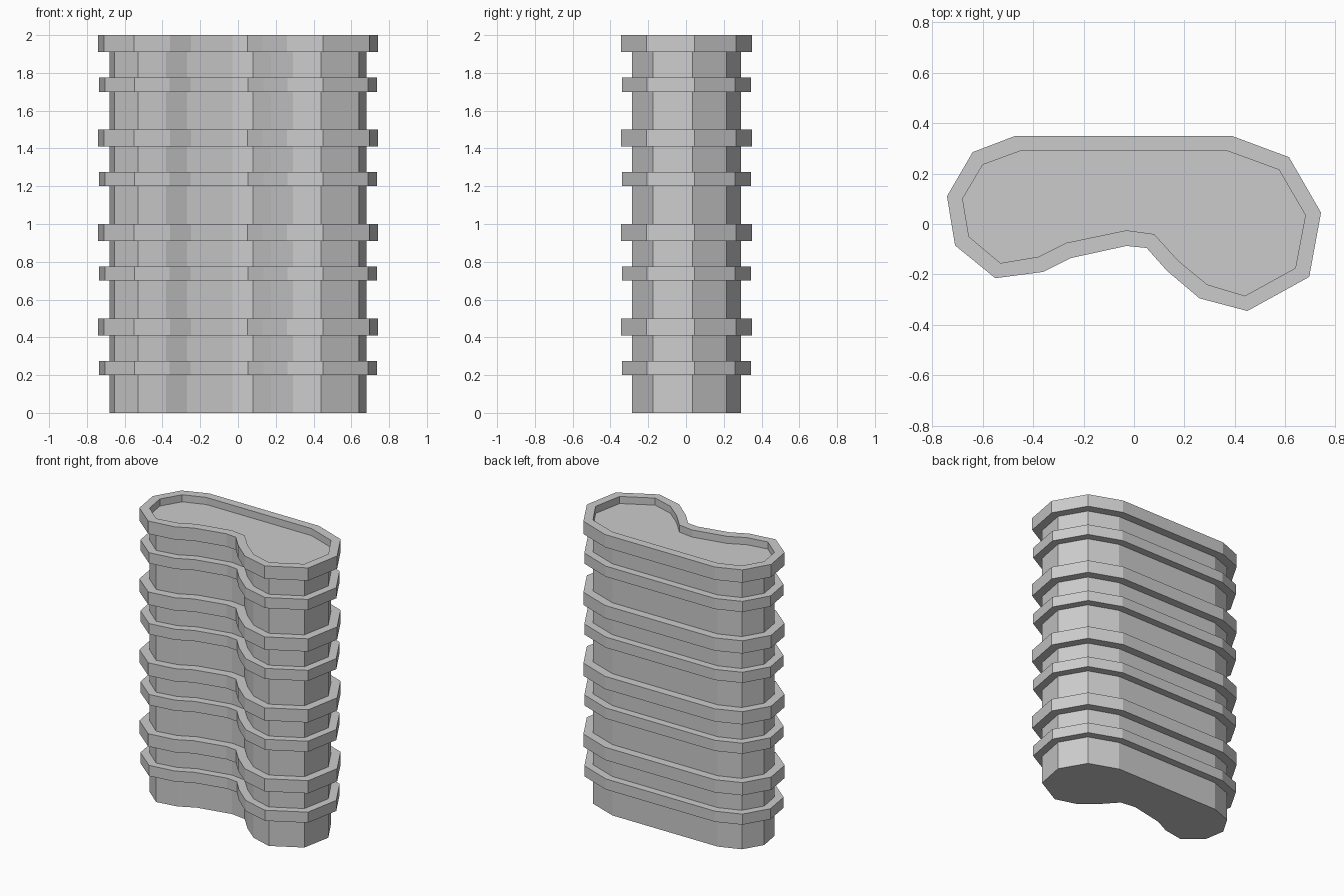
import bpy
import bmesh

if "Cube" in bpy.data.objects:
    bpy.data.objects.remove(bpy.data.objects["Cube"])

# Kidney-shaped outlines: the wall of the core and the edge of the bands
CORE = [(-.45, .29), (-.60, .235), (-.68, .10), (-.655, -.05), (-.53, -.155), (-.38, -.13),
        (-.27, -.075), (-.03, -.025), (.08, -.04), (.175, -.145), (.29, -.24), (.44, -.285),
        (.64, -.175), (.68, .035), (.575, .215), (.37, .29)]
EDGE = [(-.47, .35), (-.64, .285), (-.742, .11), (-.71, -.085), (-.55, -.215), (-.36, -.19),
        (-.25, -.135), (-.03, -.087), (.05, -.095), (.13, -.185), (.26, -.295), (.45, -.345),
        (.695, -.21), (.742, .045), (.615, .265), (.387, .35)]

FLOOR_Z = 1.95

grey = bpy.data.materials.new("stone grey")
grey.use_nodes = True
color = (0.6, 0.6, 0.6, 1)
grey.diffuse_color = color
grey.node_tree.nodes["Principled BSDF"].inputs["Base Color"].default_value = color


def loft(name, levels, caps=False):
    """Join a stack of (spread, z) outlines; spread 0 is the core, 1 the full edge."""
    bm = bmesh.new()
    rings = []
    for spread, z in levels:
        rings.append([bm.verts.new((a + (c - a) * spread, b + (d - b) * spread, z))
                      for (a, b), (c, d) in zip(CORE, EDGE)])
    n = len(CORE)
    for low, high in zip(rings, rings[1:]):
        for i in range(n):
            j = (i + 1) % n
            bm.faces.new((low[i], low[j], high[j], high[i]))
    if caps:
        bm.faces.new(rings[0][::-1])
        bm.faces.new(rings[-1])
    mesh = bpy.data.meshes.new(name)
    bm.to_mesh(mesh)
    bm.free()
    mesh.materials.append(grey)
    obj = bpy.data.objects.new(name, mesh)
    bpy.context.collection.objects.link(obj)


# Solid core, ending at the sunken roof floor
loft("core", [(0, 0), (0, FLOOR_Z)], caps=True)

# Four storeys, each with a thin ledge and a thick ledge; the last one is the roof rim
for storey in range(4):
    base = storey * 0.5
    loft(f"thin_ledge_{storey + 1}",
         [(0, base + .2), (.9, base + .2), (.9, base + .275), (0, base + .275)])
    top = base + .5
    levels = [(0, top - .09), (1, top - .09), (1, top), (0, top)]
    if storey == 3:
        levels.append((0, FLOOR_Z))
    loft("roof_rim" if storey == 3 else f"thick_ledge_{storey + 1}", levels)
